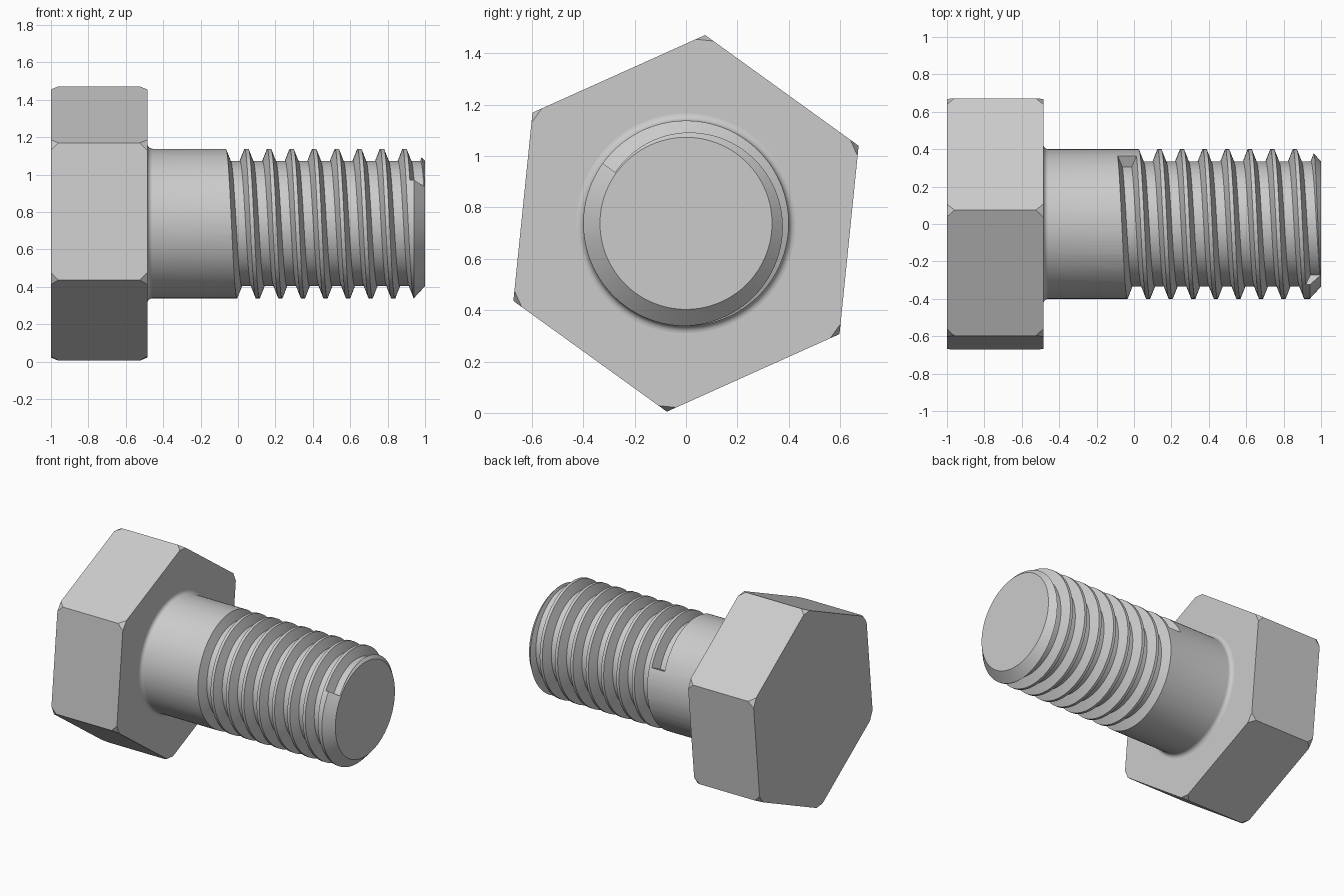
import bpy, bmesh
from math import sin, cos, pi, radians, tau

old = bpy.data.objects.get("Cube")
if old:
    bpy.data.objects.remove(old)

AXIS_Z = 0.738          # height of the bolt axis
TWIST = radians(84.2)   # rotation of the hexagon about the axis
SEGMENTS = 96
SHANK_R, ROOT_R, PITCH = 0.4, 0.335, 0.1207

steel = bpy.data.materials.new("grey steel")
steel.use_nodes = True
colour = (0.6, 0.6, 0.6, 1)
steel.diffuse_color = colour
steel.node_tree.nodes["Principled BSDF"].inputs["Base Color"].default_value = colour


def place(x, r, angle):
    """Point at radius r around the bolt axis; the angle runs from +y towards +z."""
    return (x, r * cos(angle), AXIS_Z + r * sin(angle))


def make_object(name, bm):
    bmesh.ops.recalc_face_normals(bm, faces=bm.faces)
    mesh = bpy.data.meshes.new(name)
    bm.to_mesh(mesh)
    bm.free()
    mesh.materials.append(steel)
    obj = bpy.data.objects.new(name, mesh)
    bpy.context.collection.objects.link(obj)
    return obj


def skin(name, rings, closed_ring=True):
    """Bridge successive closed rings of points and cap both ends."""
    bm = bmesh.new()
    loops = [[bm.verts.new(p) for p in ring] for ring in rings]
    for a, b in zip(loops, loops[1:]):
        for i in range(len(a)):
            j = (i + 1) % len(a)
            bm.faces.new((a[i], a[j], b[j], b[i]))
    bm.faces.new(loops[0])
    bm.faces.new(loops[-1])
    return bm if name is None else make_object(name, bm)


# Hexagonal head with clipped corners
head = skin(None, [[place(x, 0.737, TWIST + k * tau / 6) for k in range(6)]
                   for x in (-1, -0.485)])
bmesh.ops.bevel(head, geom=head.verts[:], offset=0.04, segments=1, affect='VERTICES')
make_object("hex_head", head)

# Shank turned from a profile: fillet under the head, plain rod, chamfered tip
FILLET = 0.028
profile = [(-0.52, SHANK_R + FILLET)]
for i in range(7):
    a = i / 6 * pi / 2
    profile.append((-0.485 + FILLET * (1 - cos(a)), SHANK_R + FILLET * (1 - sin(a))))
profile += [(0.94, SHANK_R), (1, ROOT_R)]
shank = skin("threaded_shank", [[place(x, r, TWIST + i * tau / SEGMENTS)
                                 for i in range(SEGMENTS)] for x, r in profile])

# Helical groove cutter: a trapezoid swept along the thread
START, END = TWIST - pi / 3, TWIST + pi / 3 + 8 * tau
steps = round((END - START) / tau * SEGMENTS)
section = [(-0.025, ROOT_R), (0.025, ROOT_R), (0.054, 0.41), (-0.054, 0.41)]
rings = []
for i in range(steps + 1):
    angle = START + (END - START) * i / steps
    centre = -0.015 + PITCH * (angle - pi / 2) / tau
    rings.append([place(centre + dx, r, angle) for dx, r in section])
cutter = skin("thread_cutter", rings)
cutter.hide_render = True

# Cut the thread, then smooth the round surfaces
cut = shank.modifiers.new("thread", 'BOOLEAN')
cut.operation, cut.solver, cut.object = 'DIFFERENCE', 'EXACT', cutter
bpy.ops.object.select_all(action='DESELECT')
bpy.context.view_layer.objects.active = shank
shank.select_set(True)
bpy.ops.object.modifier_apply(modifier=cut.name)
bpy.data.objects.remove(cutter)
bpy.ops.object.shade_smooth_by_angle(angle=radians(25))
